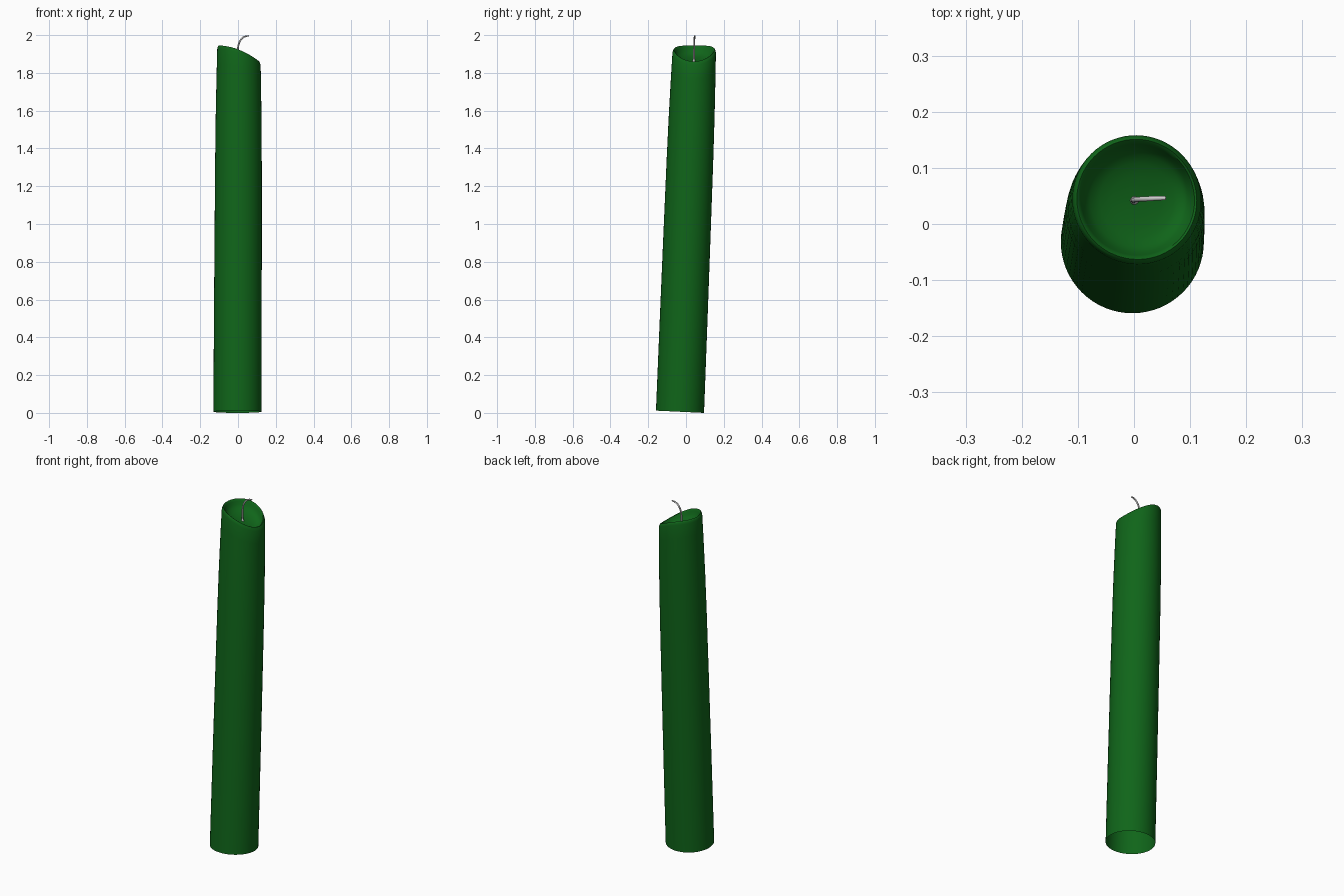
import bpy, bmesh, math
from mathutils import Vector

if "Cube" in bpy.data.objects:
    bpy.data.objects.remove(bpy.data.objects["Cube"])

N = 64


def axis(z):
    # leaning centre line of the candle
    t = z / 1.9
    return -0.003 + 0.008 * t, -0.032 + 0.075 * t


def material(name, color):
    m = bpy.data.materials.new(name)
    m.diffuse_color = color
    m.use_nodes = True
    m.node_tree.nodes["Principled BSDF"].inputs["Base Color"].default_value = m.diffuse_color
    return m


# Candle body: leaning open-bottomed shell with slanted rim and melted bowl
wall = [(0.0, 0.1275), (0.25, 0.1265), (0.5, 0.125), (0.7, 0.1235),
        (0.82, 0.1215), (0.9, 0.119), (0.96, 0.1168), (1.0, 0.115)]
lip = [(0.113, -0.009), (0.1105, -0.003), (0.107, 0.0), (0.103, -0.003),
       (0.099, -0.012), (0.093, -0.028), (0.083, -0.042),
       (0.066, -0.052), (0.045, -0.058), (0.022, -0.061)]


def slant(x):
    # height of the melted rim across the candle
    return 1.9245 - 0.375 * x - 1.7 * x * x


bm = bmesh.new()
rings = []


def add_ring(radius, height):
    ring = []
    for i in range(N):
        a = 2 * math.pi * i / N
        c, s = math.cos(a), math.sin(a)
        z = height(c, s, radius)
        ax, ay = axis(z)
        ring.append(bm.verts.new((ax + radius * c, ay + radius * s, z)))
    rings.append(ring)


for t, r in wall:
    add_ring(r, lambda c, s, rad, t=t:
             (1 - t) * (0.006 - 0.006 * s) + t * (slant(0.005 + 0.107 * c) - 0.018))
for r, d in lip:
    add_ring(r, lambda c, s, rad, d=d: slant(0.005 + rad * c) + d)

for lo, hi in zip(rings, rings[1:]):
    for i in range(N):
        j = (i + 1) % N
        bm.faces.new((lo[i], lo[j], hi[j], hi[i]))
centre = bm.verts.new((0.004, 0.042, slant(0.004) - 0.062))
for i in range(N):
    bm.faces.new((rings[-1][i], rings[-1][(i + 1) % N], centre))

mesh = bpy.data.meshes.new("candle_body")
bm.to_mesh(mesh)
bm.free()
mesh.materials.append(material("green_wax", (0.005, 0.13, 0.01, 1)))
body = bpy.data.objects.new("candle_body", mesh)
bpy.context.collection.objects.link(body)

# Wick: bent round cord, flared slightly at the base
path = [(0.0, 0.042, 1.855, 1.8), (0.0, 0.042, 1.875, 1.0), (0.0, 0.043, 1.93, 0.95),
        (0.008, 0.044, 1.963, 0.9), (0.025, 0.045, 1.986, 0.9),
        (0.042, 0.046, 1.994, 0.85), (0.057, 0.046, 1.996, 0.7)]
curve = bpy.data.curves.new("wick", "CURVE")
curve.dimensions = "3D"
curve.bevel_depth = 0.005
curve.bevel_resolution = 3
curve.use_fill_caps = True
spline = curve.splines.new("BEZIER")
spline.bezier_points.add(len(path) - 1)
for p, (x, y, z, r) in zip(spline.bezier_points, path):
    p.co = Vector((x, y, z))
    p.radius = r
    p.handle_left_type = p.handle_right_type = "AUTO"
wick = bpy.data.objects.new("wick", curve)
bpy.context.collection.objects.link(wick)

# Smooth shading
for o in bpy.context.view_layer.objects:
    o.select_set(True)
bpy.context.view_layer.objects.active = wick
bpy.ops.object.convert(target="MESH")
bpy.context.view_layer.objects.active = body
body.select_set(True)
bpy.ops.object.shade_smooth_by_angle(angle=math.radians(40))
